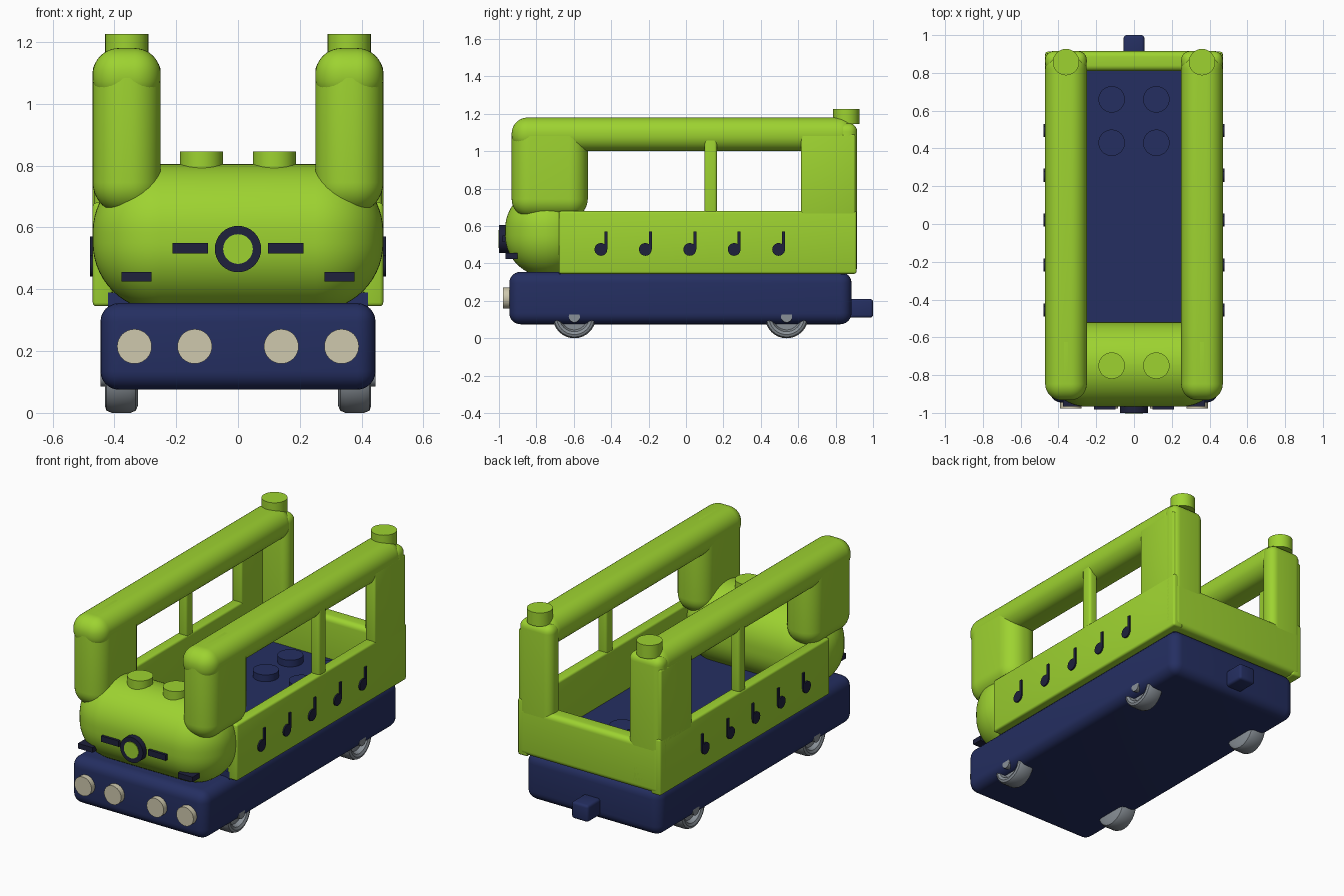
import bpy
import bmesh
from math import radians, pi
from mathutils import Matrix, Vector

if "Cube" in bpy.data.objects:
    bpy.data.objects.remove(bpy.data.objects["Cube"], do_unlink=True)


def material(name, rgb):
    m = bpy.data.materials.new(name)
    m.use_nodes = True
    m.diffuse_color = (*rgb, 1)
    m.node_tree.nodes["Principled BSDF"].inputs["Base Color"].default_value = (*rgb, 1)
    return m


GREEN = material("lime green", (0.34, 0.65, 0.03))
NAVY = material("navy blue", (0.018, 0.028, 0.12))
DARK = material("dark trim", (0.013, 0.015, 0.045))
CREAM = material("cream light", (0.62, 0.58, 0.42))
GREY = material("wheel grey", (0.25, 0.28, 0.31))


def finish(name, bm, mat):
    bmesh.ops.recalc_face_normals(bm, faces=bm.faces)
    mesh = bpy.data.meshes.new(name)
    bm.to_mesh(mesh)
    bm.free()
    mesh.materials.append(mat)
    ob = bpy.data.objects.new(name, mesh)
    bpy.context.collection.objects.link(ob)
    bpy.ops.object.select_all(action="DESELECT")
    ob.select_set(True)
    bpy.context.view_layer.objects.active = ob
    bpy.ops.object.shade_smooth_by_angle(angle=radians(35))
    return ob


def add_box(bm, x, y, z):
    """Box from (min, max) ranges."""
    size = [r[1] - r[0] for r in (x, y, z)]
    centre = Vector([sum(r) / 2 for r in (x, y, z)])
    bmesh.ops.create_cube(bm, size=1, matrix=Matrix.Translation(centre) @ Matrix.Diagonal((*size, 1)))


def box(name, mat, x, y, z, bevel=0.0, segments=6):
    bm = bmesh.new()
    add_box(bm, x, y, z)
    if bevel:
        bmesh.ops.bevel(bm, geom=bm.edges[:], offset=bevel, segments=segments,
                        profile=0.5, affect="EDGES")
    return finish(name, bm, mat)


def add_disc(bm, centre, radius, depth, axis):
    turn = Vector((0, 0, 1)).rotation_difference(Vector(axis)).to_matrix().to_4x4()
    bmesh.ops.create_cone(bm, cap_ends=True, segments=32, radius1=radius, radius2=radius,
                          depth=depth, matrix=Matrix.Translation(centre) @ turn)


def disc(name, mat, centre, radius, depth, axis=(0, 0, 1)):
    bm = bmesh.new()
    add_disc(bm, centre, radius, depth, axis)
    return finish(name, bm, mat)


def lathe(name, mat, profile, centre, side):
    """Spin (radius, x) points around the x axis; side flips it."""
    bm = bmesh.new()
    verts = [bm.verts.new((x, 0, r)) for r, x in profile]
    edges = [bm.edges.new(p) for p in zip(verts, verts[1:])]
    bmesh.ops.spin(bm, geom=verts + edges, cent=(0, 0, 0), axis=(1, 0, 0),
                   angle=2 * pi, steps=32)
    bmesh.ops.remove_doubles(bm, verts=bm.verts, dist=0.0005)
    for v in bm.verts:
        v.co = Vector((v.co.x * side, v.co.y, v.co.z)) + Vector(centre)
    return finish(name, bm, mat)


def sided(side, lo, hi):
    return (lo, hi) if side > 0 else (-hi, -lo)


# Chassis, floor and coupling
box("chassis", NAVY, (-0.445, 0.445), (-0.945, 0.885), (0.075, 0.355), 0.06)
box("floor", NAVY, (-0.42, 0.42), (-0.68, 0.85), (0.34, 0.39))
box("rear_coupling", NAVY, (-0.055, 0.055), (0.86, 1.0), (0.11, 0.21), 0.015, 3)

# Rounded nose and rear wall
box("hood", GREEN, (-0.47, 0.47), (-0.967, -0.52), (0.33, 0.805), 0.22, 14)
box("rear_wall", GREEN, (-0.46, 0.46), (0.81, 0.915), (0.35, 0.635), 0.03)

# Round badge with bars
disc("badge_ring", DARK, (0, -0.97, 0.53), 0.075, 0.06, (0, 1, 0))
disc("badge_centre", GREEN, (0, -0.972, 0.53), 0.048, 0.063, (0, 1, 0))

WHEEL = [(0, -0.055), (0.09, -0.055), (0.108, -0.047), (0.115, -0.03), (0.115, 0.03),
         (0.108, 0.047), (0.095, 0.052), (0.08, 0.045), (0.07, 0.02), (0.03, 0.02),
         (0.03, 0.066), (0, 0.066)]

for side, label in ((1, "left"), (-1, "right")):
    # Body side and window frame
    wall = sided(side, 0.405, 0.47)
    tube = sided(side, 0.25, 0.47)
    box(f"side_wall_{label}", GREEN, wall, (-0.68, 0.912), (0.345, 0.68), 0.012, 3)
    box(f"window_post_{label}", GREEN, sided(side, 0.407, 0.465), (0.098, 0.166),
        (0.66, 1.08), 0.015, 4)
    box(f"rear_panel_{label}", GREEN, wall, (0.615, 0.905), (0.64, 1.09), 0.01, 3)
    box(f"rear_post_{label}", GREEN, tube, (0.81, 0.915), (0.35, 1.15), 0.045)
    box(f"front_pillar_{label}", GREEN, tube, (-0.932, -0.525), (0.645, 1.18), 0.1, 10)
    box(f"roof_rail_{label}", GREEN, tube, (-0.932, 0.905), (1.0, 1.18), 0.085, 10)
    disc(f"rear_cap_{label}", GREEN, (side * 0.36, 0.857, 1.185), 0.07, 0.08)

    # Studs on hood and floor
    disc(f"hood_stud_{label}", GREEN, (side * 0.118, -0.75, 0.815), 0.07, 0.06)
    for n, y in enumerate((0.43, 0.66)):
        disc(f"floor_stud_{label}_{n}", NAVY, (side * 0.118, y, 0.405), 0.07, 0.05)

    # Headlights and front trim
    for n, x in enumerate((0.14, 0.335)):
        disc(f"headlight_{label}_{n}", CREAM, (side * x, -0.95, 0.215), 0.056, 0.055, (0, 1, 0))
    box(f"badge_bar_{label}", DARK, sided(side, 0.097, 0.212), (-0.982, -0.95), (0.515, 0.55))
    box(f"lower_bar_{label}", DARK, sided(side, 0.28, 0.377), (-0.965, -0.9), (0.425, 0.455))

    # Wheels
    for y, end in ((-0.597, "front"), (0.538, "rear")):
        lathe(f"wheel_{end}_{label}", GREY, WHEEL, (side * 0.378, y, 0.115), side)

    # Painted notes: round head with a stem and small flag
    for n in range(5):
        y = -0.455 + n * 0.2375
        bm = bmesh.new()
        add_disc(bm, (side * 0.474, y, 0.475), 0.034, 0.009, (1, 0, 0))
        skin = sided(side, 0.4695, 0.4785)
        add_box(bm, skin, (y + 0.019, y + 0.035), (0.475, 0.57))
        finish(f"side_note_{label}_{n}", bm, DARK)
